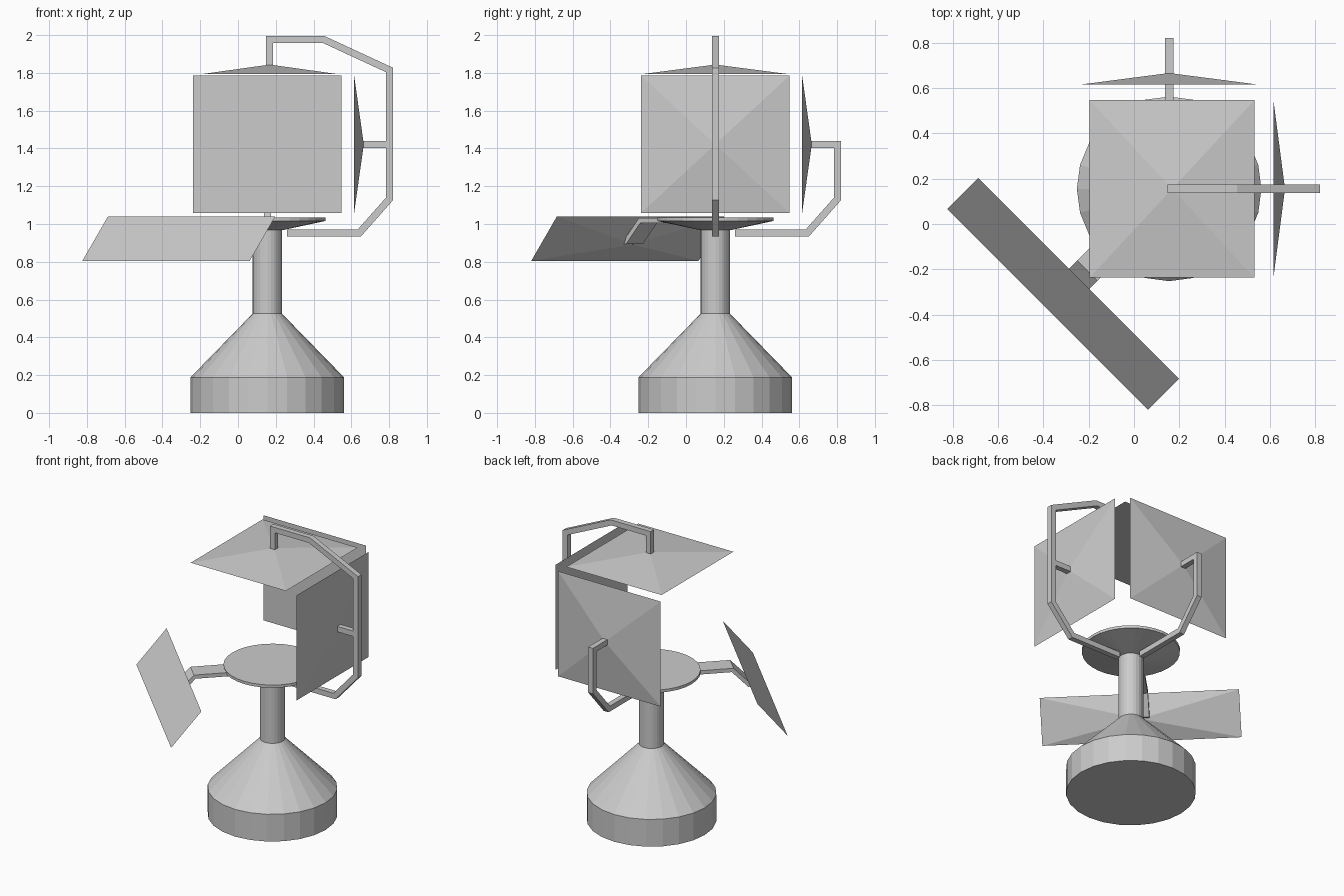
import bpy, bmesh, math
from mathutils import Vector

if "Cube" in bpy.data.objects:
    bpy.data.objects.remove(bpy.data.objects["Cube"])

C = 0.155                       # stand axis sits at x = y = C
AXIS = Vector((C, C, 0))
Z = Vector((0, 0, 1))


def finish(name, bm):
    bmesh.ops.recalc_face_normals(bm, faces=bm.faces)
    me = bpy.data.meshes.new(name)
    bm.to_mesh(me)
    bm.free()
    ob = bpy.data.objects.new(name, me)
    bpy.context.collection.objects.link(ob)
    return ob


def lathe(name, profile, sides):
    """Closed solid turned from (radius, z) points, with flat ends."""
    bm = bmesh.new()
    rings = []
    for r, z in profile:
        rings.append([bm.verts.new((C + r * math.cos(2 * math.pi * i / sides),
                                    C + r * math.sin(2 * math.pi * i / sides), z))
                      for i in range(sides)])
    for a, b in zip(rings, rings[1:]):
        for i in range(sides):
            j = (i + 1) % sides
            bm.faces.new((a[i], a[j], b[j], b[i]))
    bm.faces.new(rings[0])
    bm.faces.new(rings[-1])
    return finish(name, bm)


def panel(name, centre, half_u, half_v, apex):
    """Shallow pyramid: flat face at centre, apex offset behind it."""
    bm = bmesh.new()
    centre = Vector(centre)
    u, v = Vector(half_u), Vector(half_v)
    base = [bm.verts.new(centre + u * a + v * b)
            for a, b in ((-1, -1), (1, -1), (1, 1), (-1, 1))]
    tip = bm.verts.new(centre + Vector(apex))
    bm.faces.new(base)
    for i in range(4):
        bm.faces.new((base[i], base[(i + 1) % 4], tip))
    return finish(name, bm)


def bar(name, path, out, width, thick):
    """Mitred rectangular bar along (radius, z) points in the plane of out."""
    bm = bmesh.new()
    out = Vector(out).normalized()
    side = out.cross(Z)
    pts = [Vector(p) for p in path]
    dirs = [(b - a).normalized() for a, b in zip(pts, pts[1:])]
    rings = []
    for i, p in enumerate(pts):
        d0, d1 = dirs[max(i - 1, 0)], dirs[min(i, len(dirs) - 1)]
        n0, n1 = Vector((-d0.y, d0.x)), Vector((-d1.y, d1.x))
        n = (n0 + n1).normalized()
        n *= thick / 2 / n.dot(n0)
        ring = []
        for s, w in ((1, 1), (1, -1), (-1, -1), (-1, 1)):
            q = p + n * s
            ring.append(bm.verts.new(AXIS + out * q.x + Z * q.y + side * (w * width / 2)))
        rings.append(ring)
    for a, b in zip(rings, rings[1:]):
        for i in range(4):
            j = (i + 1) % 4
            bm.faces.new((a[i], a[j], b[j], b[i]))
    bm.faces.new(rings[0])
    bm.faces.new(rings[-1])
    return finish(name, bm)


# Stand: drum base, cone and post
lathe("stand", [(0.407, 0), (0.407, 0.188), (0.078, 0.525), (0.078, 0.975)], 24)
# Round tray on the post
lathe("tray", [(0.078, 0.967), (0.307, 1.016), (0.307, 1.035)], 32)

# Three upright-set panels: back, right and top
H = 0.392
panel("back_panel", (C, 0.615, 1.422), (H, 0, 0), (0, 0, 0.363), (0, 0.051, 0))
panel("right_panel", (0.615, C, 1.422), (0, H, 0), (0, 0, 0.363), (0.051, 0, 0))
panel("top_panel", (0.168, C, 1.793), (0.364, 0, 0), (0, H, 0), (0, 0, 0.051))

# Front panel, long and tilted outward at the corner
panel("front_panel", (-0.313, -0.308, 0.923), (0.443, -0.443, 0),
      (0.068, 0.068, 0.118), (0.027, 0.027, -0.032))

# Brackets
T = 0.037
low = [(0.105, 0.952), (0.487, 0.952), (0.648, 1.134)]
stub = [(0.505, 1.422), (0.648, 1.422)]
bar("back_bracket", low + stub[::-1], (0, 1, 0), T, T)
bar("right_bracket", low + [(0.648, 1.815), (0.296, 1.978), (0.012, 1.978), (0.012, 1.842)],
    (1, 0, 0), T, T)
bar("right_bracket_stub", stub, (1, 0, 0), T, T)
bar("front_bracket", [(0.28, 1.018), (0.505, 1.018), (0.61, 0.908), (0.645, 0.908)],
    (-1, -1, 0), 0.125, 0.026)
